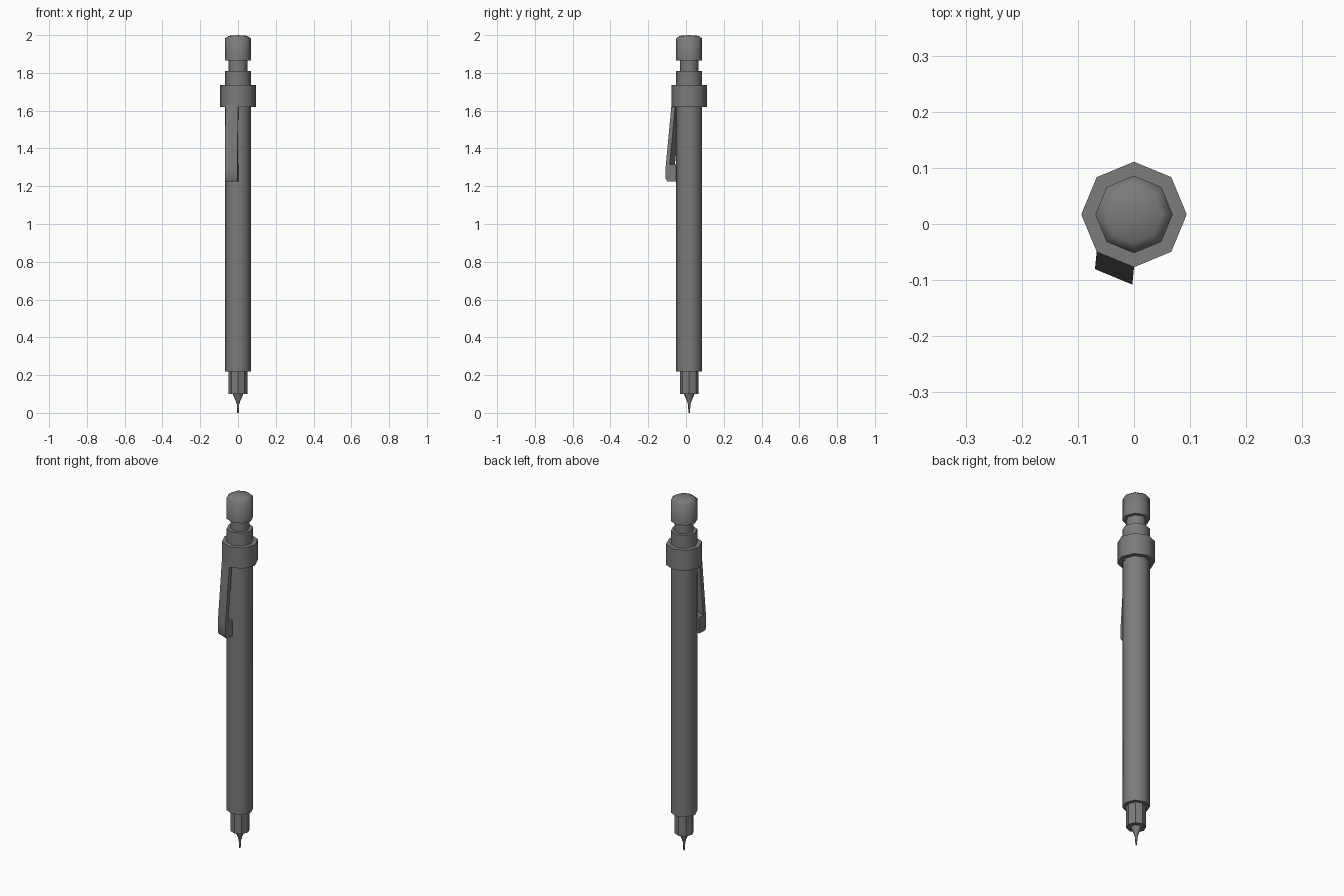
import bpy, bmesh, math
from mathutils import Vector

if "Cube" in bpy.data.objects:
    bpy.data.objects.remove(bpy.data.objects["Cube"], do_unlink=True)

SIDES = 8
AXIS_Y = 0.017  # pencil axis, offset because of the clip

grey = bpy.data.materials.new("dark grey")
grey.use_nodes = True
grey.diffuse_color = (0.2, 0.2, 0.2, 1)
grey.node_tree.nodes["Principled BSDF"].inputs["Base Color"].default_value = (0.2, 0.2, 0.2, 1)


def finish(name, bm, smooth_angle):
    bmesh.ops.recalc_face_normals(bm, faces=bm.faces)
    mesh = bpy.data.meshes.new(name)
    bm.to_mesh(mesh)
    bm.free()
    mesh.materials.append(grey)
    obj = bpy.data.objects.new(name, mesh)
    bpy.context.collection.objects.link(obj)
    if smooth_angle:
        bpy.ops.object.select_all(action='DESELECT')
        obj.select_set(True)
        bpy.context.view_layer.objects.active = obj
        bpy.ops.object.shade_smooth_by_angle(angle=math.radians(smooth_angle))
    return obj


def turned(name, profile, smooth_angle=60):
    """Octagonal turned part from (radius, z) points, closed at both ends."""
    bm = bmesh.new()
    rings = []
    for r, z in profile:
        if r == 0:
            rings.append([bm.verts.new((0, AXIS_Y, z))] * SIDES)
            continue
        angles = [math.tau * i / SIDES for i in range(SIDES)]
        rings.append([bm.verts.new((r * math.cos(a), AXIS_Y + r * math.sin(a), z)) for a in angles])
    for low, high in zip(rings, rings[1:]):
        for i in range(SIDES):
            j = (i + 1) % SIDES
            corners = list(dict.fromkeys((low[i], low[j], high[j], high[i])))
            bm.faces.new(corners)
    for ring in (rings[0], rings[-1]):
        if ring[0] is not ring[1]:
            bm.faces.new(ring)
    return finish(name, bm, smooth_angle)


# Turned parts from the point up to the push button
turned("lead_sleeve", [(0.004, 0), (0.007, 0.055)])
turned("tip_cone", [(0.009, 0.05), (0.011, 0.06), (0.029, 0.102)])
turned("grip_tip", [(0.05, 0.1), (0.05, 0.22)], 0)
turned("barrel", [(0.069, 0.218), (0.069, 1.622)])
turned("clip_ring", [(0.094, 1.62), (0.094, 1.737)])
turned("upper_collar", [(0.069, 1.735), (0.069, 1.81)])
turned("button_neck", [(0.05, 1.808), (0.05, 1.867)])
turned("push_button", [(0.069, 1.865), (0.069, 1.983), (0.05, 1.996), (0, 2.0)])

# Pocket clip: side profile (outward offset, z) swept across one ring facet
clip_profile = [(0, 1.63), (0.031, 1.3), (0.031, 1.24), (0.022, 1.225),
                (-0.025, 1.225), (-0.025, 1.308), (-0.018, 1.316),
                (0.009, 1.316), (-0.02, 1.63)]
facet = math.radians(247.5)
along = Vector((-math.sin(facet), math.cos(facet), 0)) * 0.036
middle = Vector((math.cos(facet), math.sin(facet), 0)) * 0.0868 + Vector((0, AXIS_Y, 0))
outward = Vector((-0.1, -1, 0))

bm = bmesh.new()
ends = [[bm.verts.new(middle + along * side + outward * d + Vector((0, 0, z)))
         for d, z in clip_profile] for side in (-1, 1)]
for end in ends:
    bm.faces.new(end)
for i in range(len(clip_profile)):
    j = (i + 1) % len(clip_profile)
    bm.faces.new((ends[0][i], ends[0][j], ends[1][j], ends[1][i]))
finish("pocket_clip", bm, 30)
